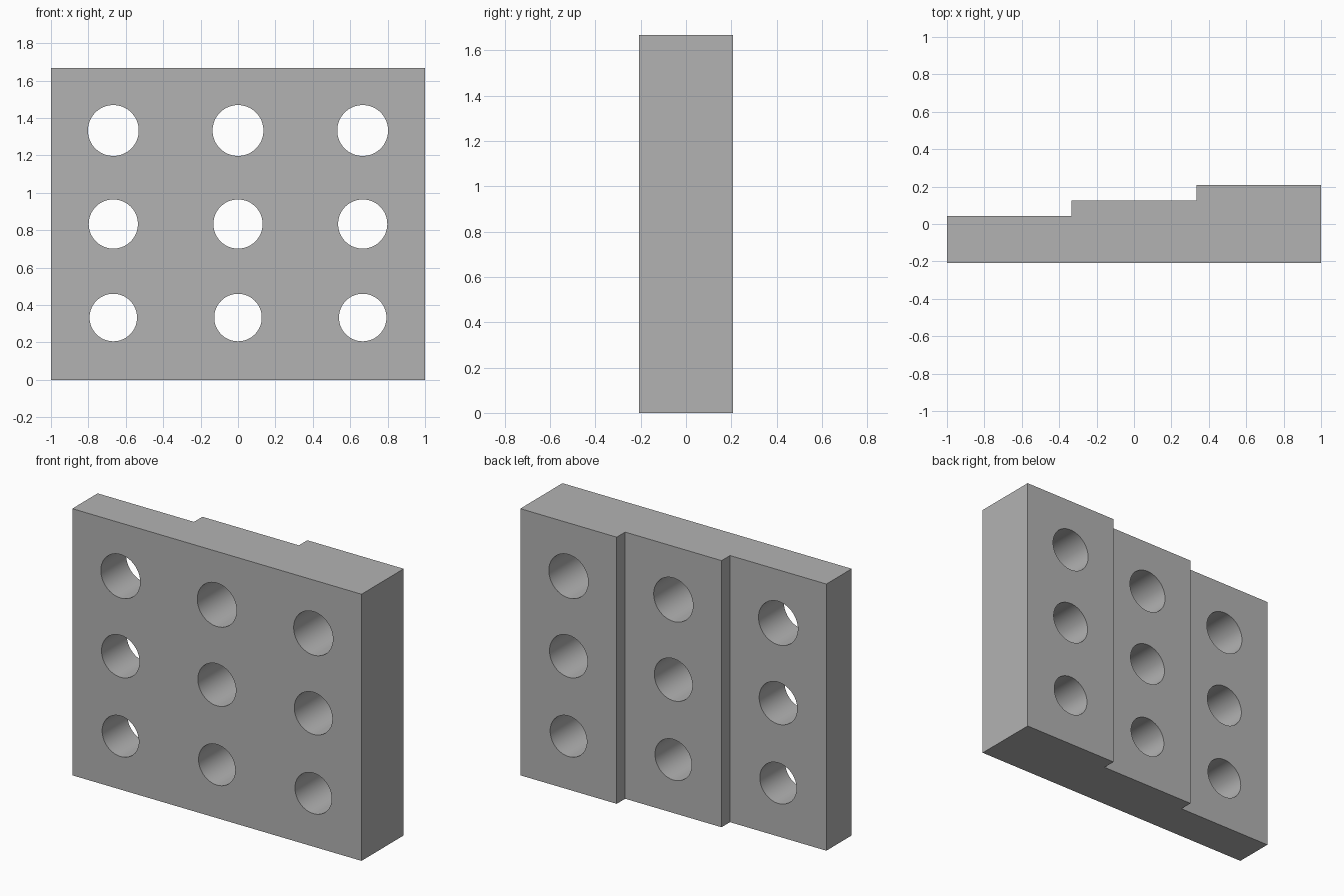
import bpy
import bmesh
import math
from mathutils import Matrix, Vector

cube = bpy.data.objects.get("Cube")
if cube:
    bpy.data.objects.remove(cube, do_unlink=True)

WIDTH, HEIGHT = 2.0, 5 / 3
FRONT = -0.2083
STEP_BACKS = (0.0417, 0.125, 0.2083)    # back of each step, from -x to +x
HOLE_ROWS = ((1 / 3, 0.127), (5 / 6, 0.1315), (4 / 3, 0.136))  # height, radius
BAY = WIDTH / len(STEP_BACKS)

grey = bpy.data.materials.new("plain grey")
grey.use_nodes = True
colour = (0.45, 0.45, 0.45, 1)
grey.diffuse_color = colour
grey.node_tree.nodes["Principled BSDF"].inputs["Base Color"].default_value = colour


def make_object(name, bm):
    bmesh.ops.recalc_face_normals(bm, faces=bm.faces)
    mesh = bpy.data.meshes.new(name)
    bm.to_mesh(mesh)
    bm.free()
    mesh.materials.append(grey)
    obj = bpy.data.objects.new(name, mesh)
    bpy.context.collection.objects.link(obj)
    return obj


# Stepped block: plan outline extruded upwards
outline = [(-WIDTH / 2, FRONT), (WIDTH / 2, FRONT)]
for i in reversed(range(len(STEP_BACKS))):
    left = -WIDTH / 2 + i * BAY
    outline += [(left + BAY, STEP_BACKS[i]), (left, STEP_BACKS[i])]
bm = bmesh.new()
base = bm.faces.new([bm.verts.new((x, y, 0)) for x, y in outline])
top = bmesh.ops.extrude_face_region(bm, geom=[base])["geom"]
bmesh.ops.translate(bm, verts=[v for v in top if isinstance(v, bmesh.types.BMVert)],
                    vec=Vector((0, 0, HEIGHT)))
block = make_object("stepped_block", bm)

# Grid of round through holes, wider in the higher rows
bm = bmesh.new()
for column in range(len(STEP_BACKS)):
    x = -WIDTH / 2 + (column + 0.5) * BAY
    for z, radius in HOLE_ROWS:
        placement = Matrix.Translation((x, 0, z)) @ Matrix.Rotation(math.pi / 2, 4, "X")
        bmesh.ops.create_cone(bm, cap_ends=True, segments=64, radius1=radius,
                              radius2=radius, depth=1, matrix=placement)
cutter = make_object("hole_cutter", bm)
cutter.hide_render = True

cut = block.modifiers.new("holes", "BOOLEAN")
cut.operation = "DIFFERENCE"
cut.solver = "EXACT"
cut.object = cutter
bpy.ops.object.select_all(action="DESELECT")
block.select_set(True)
bpy.context.view_layer.objects.active = block
bpy.ops.object.modifier_apply(modifier=cut.name)
bpy.data.objects.remove(cutter, do_unlink=True)

# Smooth bores with crisp rims
bpy.ops.object.shade_smooth_by_angle(angle=math.radians(30))
